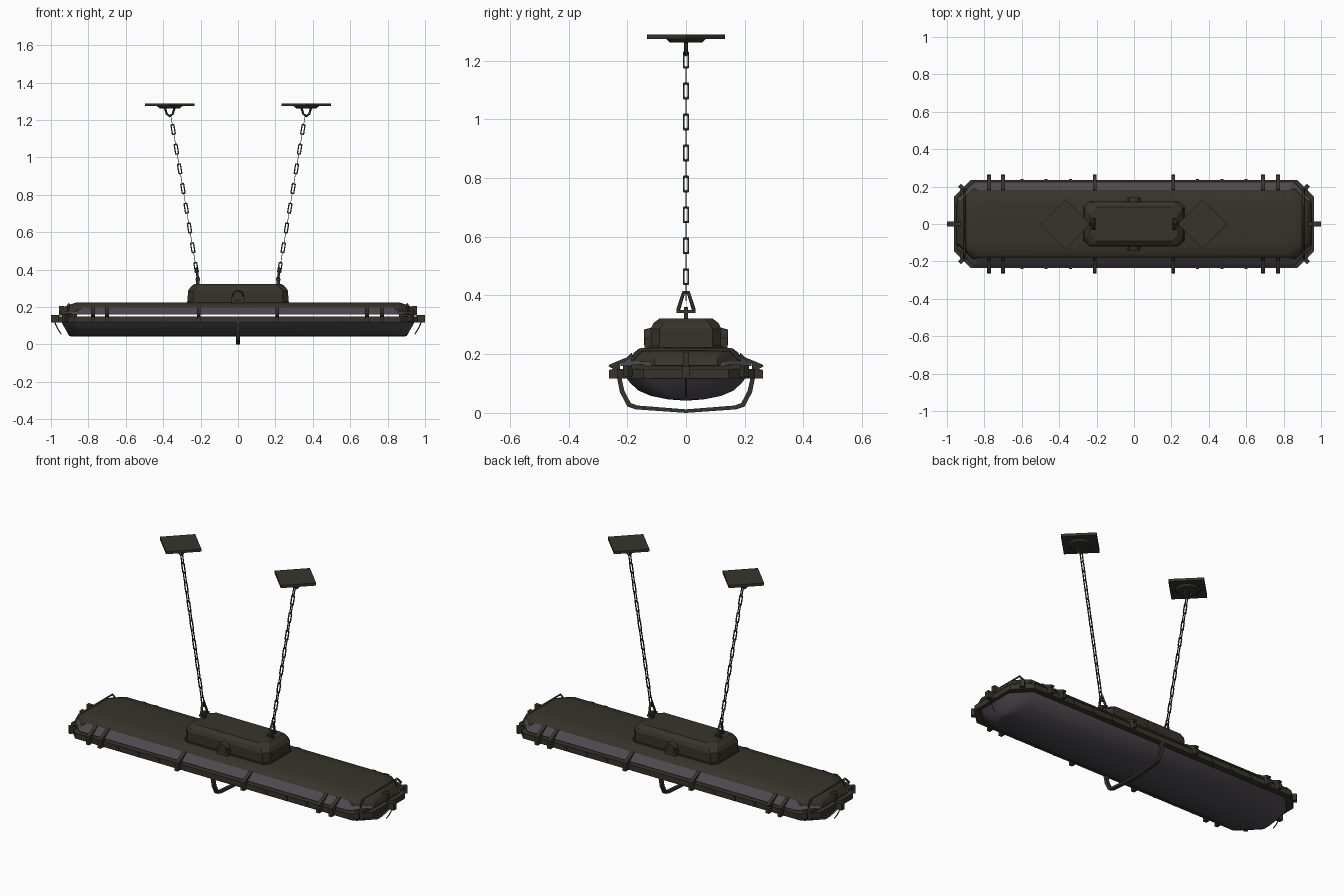
import bpy, bmesh, math
from mathutils import Vector, Matrix

if "Cube" in bpy.data.objects:
    bpy.data.objects.remove(bpy.data.objects["Cube"])


def material(name, rgb):
    m = bpy.data.materials.new(name)
    m.use_nodes = True
    m.diffuse_color = (*rgb, 1)
    m.node_tree.nodes["Principled BSDF"].inputs["Base Color"].default_value = (*rgb, 1)
    return m


OLIVE = material("dark olive metal", (0.036, 0.035, 0.024))
GLASS = material("smoky lens", (0.073, 0.067, 0.077))


def finish(name, bm, mat, smooth=None):
    bmesh.ops.recalc_face_normals(bm, faces=bm.faces)
    mesh = bpy.data.meshes.new(name)
    bm.to_mesh(mesh)
    bm.free()
    mesh.materials.append(mat)
    ob = bpy.data.objects.new(name, mesh)
    bpy.context.collection.objects.link(ob)
    if smooth:
        bpy.ops.object.select_all(action='DESELECT')
        ob.select_set(True)
        bpy.context.view_layer.objects.active = ob
        bpy.ops.object.shade_smooth_by_angle(angle=math.radians(smooth))
    return ob


def octagon(hx, hy, cut):
    half = [(hx, hy - cut), (hx - cut, hy), (cut - hx, hy), (-hx, hy - cut)]
    return half + [(-x, -y) for x, y in half]


def bridge(bm, a, b):
    for i in range(8):
        j = (i + 1) % 8
        bm.faces.new((a[i], a[j], b[j], b[i]))


def loft(name, rings, mat, smooth=None, closed=False):
    """Stack cut-corner rings (half x, half y, corner cut, z)."""
    bm = bmesh.new()
    loops = [[bm.verts.new((x, y, z)) for x, y in octagon(hx, hy, c)]
             for hx, hy, c, z in rings]
    for a, b in zip(loops, loops[1:]):
        bridge(bm, a, b)
    if closed:
        bridge(bm, loops[-1], loops[0])
    else:
        bm.faces.new(loops[0])
        bm.faces.new(loops[-1])
    return finish(name, bm, mat, smooth)


def box(name, centre, size, mat, turn=0):
    bm = bmesh.new()
    m = (Matrix.Translation(centre) @ Matrix.Rotation(turn, 4, 'Z')
         @ Matrix.Diagonal((*size, 1)))
    bmesh.ops.create_cube(bm, size=1, matrix=m)
    return finish(name, bm, mat)


def disc(name, centre, r1, r2, depth, segments, mat, tilt=0):
    bm = bmesh.new()
    bmesh.ops.create_cone(bm, cap_ends=True, segments=segments, radius1=r1, radius2=r2,
                          depth=depth, matrix=Matrix.Translation(centre)
                          @ Matrix.Rotation(tilt, 4, 'X'))
    return finish(name, bm, mat)


def tube(name, points, radius, mat):
    cu = bpy.data.curves.new(name, 'CURVE')
    cu.dimensions = '3D'
    cu.bevel_depth = radius
    cu.bevel_resolution = 0
    cu.use_fill_caps = True
    sp = cu.splines.new('POLY')
    sp.points.add(len(points) - 1)
    for p, co in zip(sp.points, points):
        p.co = (*co, 1)
    cu.materials.append(mat)
    ob = bpy.data.objects.new(name, cu)
    bpy.context.collection.objects.link(ob)
    return ob


def extrude_profile(name, profile, width, x, mat):
    """Extrude a (y, z) profile along x, centred on the given x."""
    bm = bmesh.new()
    f = bm.faces.new([bm.verts.new((x - width / 2, y, z)) for y, z in profile])
    ext = bmesh.ops.extrude_face_region(bm, geom=[f])
    bmesh.ops.translate(bm, vec=(width, 0, 0),
                        verts=[v for v in ext['geom'] if isinstance(v, bmesh.types.BMVert)])
    return finish(name, bm, mat)


# Shallow lens, its upper lip and the rim around it
loft("lens", [(0.945, 0.205, 0.09, 0.122), (0.935, 0.19, 0.09, 0.102),
              (0.92, 0.162, 0.085, 0.076), (0.91, 0.12, 0.07, 0.058),
              (0.903, 0.06, 0.04, 0.046), (0.895, 0.02, 0.015, 0.043)], GLASS, 45)
loft("lens_top", [(0.94, 0.205, 0.09, 0.122), (0.94, 0.205, 0.09, 0.147)], GLASS)
loft("rim", [(0.962, 0.235, 0.09, 0.118), (0.962, 0.235, 0.09, 0.149),
             (0.93, 0.2, 0.08, 0.149), (0.93, 0.2, 0.08, 0.118)], OLIVE, closed=True)
loft("reflector_lip", [(0.945, 0.224, 0.09, 0.16), (0.94, 0.222, 0.09, 0.165),
                       (0.90, 0.177, 0.07, 0.2)], GLASS)

# Housing shell with its end collars
loft("housing", [(0.95, 0.188, 0.08, 0.161), (0.945, 0.188, 0.08, 0.182),
                 (0.922, 0.178, 0.07, 0.205), (0.88, 0.16, 0.06, 0.219),
                 (0.86, 0.10, 0.05, 0.225)], OLIVE, 35)
for s in (-1, 1):
    box("end_spacer", (s * 0.895, 0, 0.156), (0.07, 0.37, 0.016), OLIVE)
    tube("end_collar", [(s * 0.91, -0.185, 0.18), (s * 0.905, -0.152, 0.215),
                        (s * 0.905, 0.152, 0.215), (s * 0.91, 0.185, 0.18)], 0.006, OLIVE)
    box("end_latch", (s * 0.943, 0, 0.18), (0.03, 0.02, 0.05), OLIVE)
    box("end_tab", (s * 0.977, 0, 0.138), (0.046, 0.026, 0.04), OLIVE)
    tube("end_bail", [(s * 0.985, 0, 0.13), (s * 0.965, 0, 0.085),
                      (s * 0.945, 0, 0.055)], 0.003, OLIVE)
    # Corner fasteners
    for t in (-1, 1):
        box("corner_clip", (s * 0.92, t * 0.194, 0.142), (0.036, 0.024, 0.04), OLIVE,
            turn=s * t * math.pi / 4)

# Side clamps and small rim pegs
for t in (-1, 1):
    for x in (-0.775, -0.7, -0.21, 0.21, 0.69, 0.77):
        extrude_profile("side_clamp", [(t * y, z) for y, z in
                        ((0.225, 0.117), (0.262, 0.117), (0.262, 0.146), (0.248, 0.15),
                         (0.264, 0.158), (0.26, 0.165), (0.2, 0.19), (0.185, 0.205),
                         (0.18, 0.19), (0.225, 0.165))], 0.02, x, OLIVE)
    for x in (-0.6, -0.47, -0.34, 0.34, 0.47, 0.6):
        box("rim_peg", (x, t * 0.234, 0.133), (0.016, 0.012, 0.026), OLIVE)

# Guard strap under the lens
outer = [(0.235, 0.12), (0.225, 0.07), (0.2, 0.022), (0.17, 0.012), (0, 0.0)]
inner = [(0, 0.012), (0.165, 0.025), (0.188, 0.033), (0.21, 0.075), (0.22, 0.12)]
for t in (-1, 1):
    extrude_profile("guard_strap", [(t * y, z) for y, z in outer + inner], 0.02, 0, OLIVE)

# Ballast box on top, with side knobs
loft("ballast_box", [(0.27, 0.12, 0.03, 0.215), (0.268, 0.12, 0.03, 0.285),
                     (0.255, 0.112, 0.035, 0.305), (0.235, 0.09, 0.035, 0.322)], OLIVE)
loft("box_flange", [(0.274, 0.124, 0.03, 0.215), (0.274, 0.124, 0.03, 0.23)], OLIVE)
for t in (-1, 1):
    disc("side_knob", (0, t * 0.128, 0.258), 0.034, 0.026, 0.03, 10, OLIVE,
         tilt=-t * math.pi / 2)
    box("knob_foot", (0, t * 0.128, 0.235), (0.07, 0.028, 0.04), OLIVE)


def chain(bottom, top, count):
    """Alternate flat, thin links from bottom to top, merged into one mesh."""
    axis = top - bottom
    turn = axis.to_track_quat('Z', 'Y').to_matrix().to_4x4()
    bm = bmesh.new()
    half_long, half_wide, wire, thin = axis.length / count * 0.54, 0.011, 0.0065, 0.0015
    for k in range(count):
        place = Matrix.Translation(bottom + axis * (k + 0.5) / count) @ turn
        if k % 2 == 0:
            place = place @ Matrix.Rotation(math.pi / 2, 4, 'Z')
        loops = [[bm.verts.new(place @ Vector((x, h, z)))
                  for x, z in octagon(half_wide - d, half_long - d, 0.003)]
                 for d, h in ((0, -thin), (0, thin), (wire, thin), (wire, -thin))]
        for a, b in zip(loops, loops[1:] + loops[:1]):
            bridge(bm, a, b)
    finish("chain", bm, OLIVE)


# Hangers, chains and ceiling plates
for s in (-1, 1):
    x0, x1 = s * 0.215, s * 0.365
    box("hanger_post", (x0, 0, 0.338), (0.018, 0.014, 0.045), OLIVE)
    box("hanger_bar", (x0, 0, 0.346), (0.022, 0.066, 0.01), OLIVE)
    tube("shackle", [(x0, -0.027, 0.35), (x0 + s * 0.006, -0.008, 0.41),
                     (x0 + s * 0.006, 0.008, 0.41), (x0, 0.027, 0.35)], 0.007, OLIVE)
    chain(Vector((x0 + s * 0.005, 0, 0.385)), Vector((s * 0.36, 0, 1.228)), 16)
    tube("ceiling_hook", [(x1 - 0.025, 0, 1.262), (x1 - 0.016, 0, 1.232),
                          (x1, 0, 1.22), (x1 + 0.016, 0, 1.232),
                          (x1 + 0.025, 0, 1.262)], 0.006, OLIVE)
    disc("ceiling_boss", (x1, 0, 1.268), 0.055, 0.068, 0.012, 12, OLIVE)
    box("ceiling_plate", (x1, 0, 1.281), (0.187, 0.187, 0.015), OLIVE, turn=math.pi / 4)
